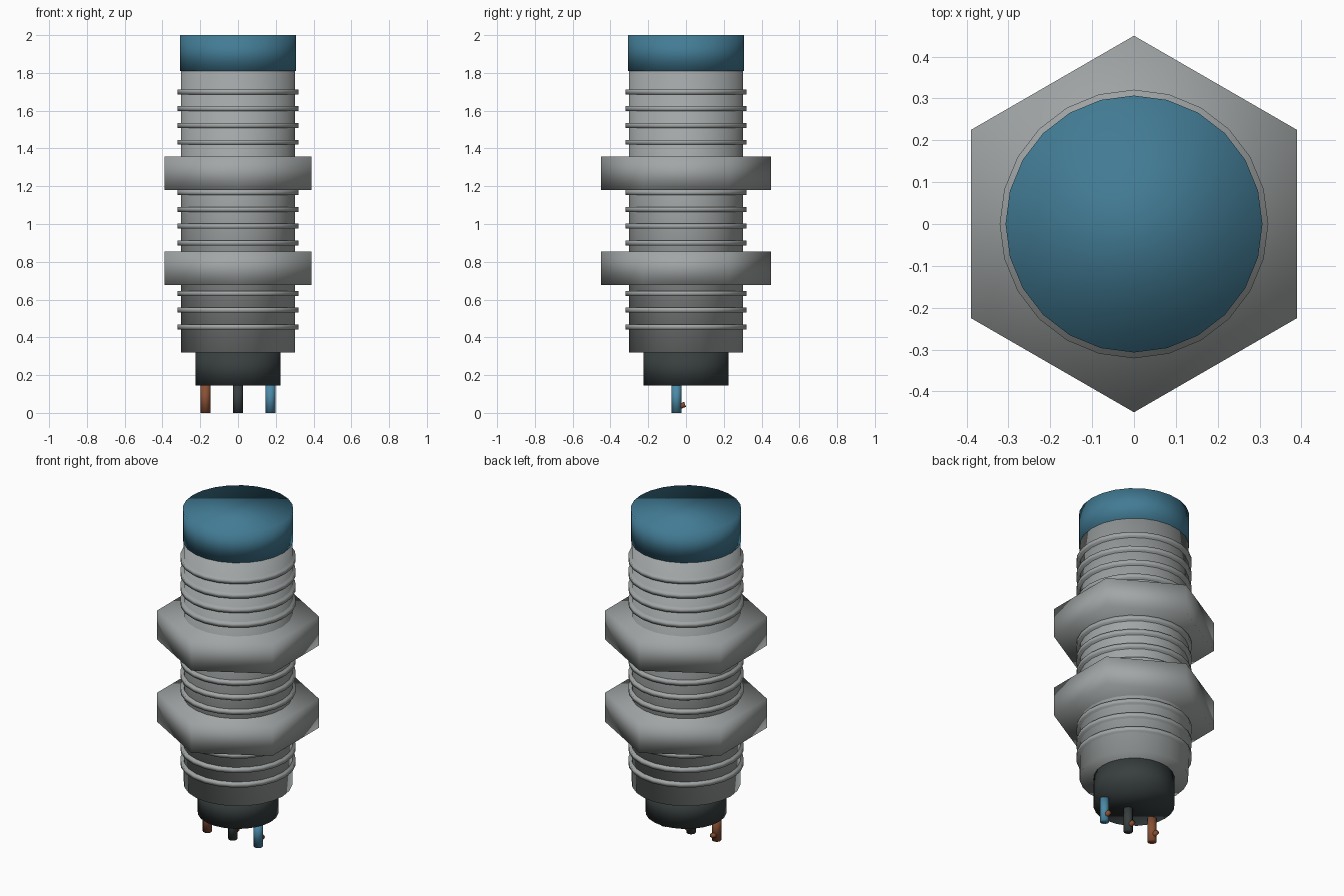
import bpy
import math
from mathutils import Vector

if "Cube" in bpy.data.objects:
    bpy.data.objects.remove(bpy.data.objects["Cube"])


def material(name, r, g, b):
    m = bpy.data.materials.new(name)
    m.use_nodes = True
    m.diffuse_color = (r, g, b, 1)
    m.node_tree.nodes["Principled BSDF"].inputs["Base Color"].default_value = (r, g, b, 1)
    return m


METAL = material("grey metal", 0.36, 0.38, 0.38)
BLUE = material("blue plastic", 0.055, 0.2, 0.3)
BLACK = material("black plastic", 0.04, 0.05, 0.05)
WIRE_BLUE = material("blue insulation", 0.07, 0.25, 0.38)
WIRE_BROWN = material("brown insulation", 0.25, 0.08, 0.035)
COPPER = material("copper", 0.25, 0.08, 0.03)


def rod(name, start, end, radius, mat, sides=24, spin=0.0):
    """Smooth cylinder or prism running from start to end."""
    start, end = Vector(start), Vector(end)
    axis = end - start
    turn = axis.to_track_quat("Z", "Y").to_euler() if axis.x or axis.y else (0, 0, spin)
    bpy.ops.mesh.primitive_cylinder_add(vertices=sides, radius=radius, depth=axis.length,
                                        location=(start + end) / 2, rotation=turn)
    ob = bpy.context.object
    ob.name = name
    ob.data.materials.append(mat)
    bpy.ops.object.shade_smooth()
    return ob


def upright(name, low, high, radius, mat, **options):
    return rod(name, (0, 0, low), (0, 0, high), radius, mat, **options)


# Barrel, sensing cap and cable gland
upright("barrel", 0.32, 1.815, 0.302, METAL)
upright("sensing_cap", 1.81, 2.0, 0.307, BLUE)
upright("cable_gland", 0.145, 0.33, 0.225, BLACK)

# Thread ridges along the barrel
for i in range(15):
    z = 0.455 + i * 0.0889
    upright(f"thread_ridge_{i + 1}", z - 0.013, z + 0.013, 0.321, METAL)

# Two hexagonal lock nuts with points to the front and back
for name, z in (("lower_nut", 0.677), ("upper_nut", 1.18)):
    upright(name, z, z + 0.178, 0.45, METAL, sides=6)

# Three wires, each with a short bare strand at its back
for name, x, mat in (("brown", -0.172, WIRE_BROWN), ("black", 0, BLACK), ("blue", 0.172, WIRE_BLUE)):
    rod(f"{name}_wire", (x, -0.05, 0), (x, -0.05, 0.15), 0.026, mat, sides=12)
    rod(f"{name}_strand", (x, -0.045, 0.03), (x, -0.005, 0.045), 0.014, COPPER, sides=8)
